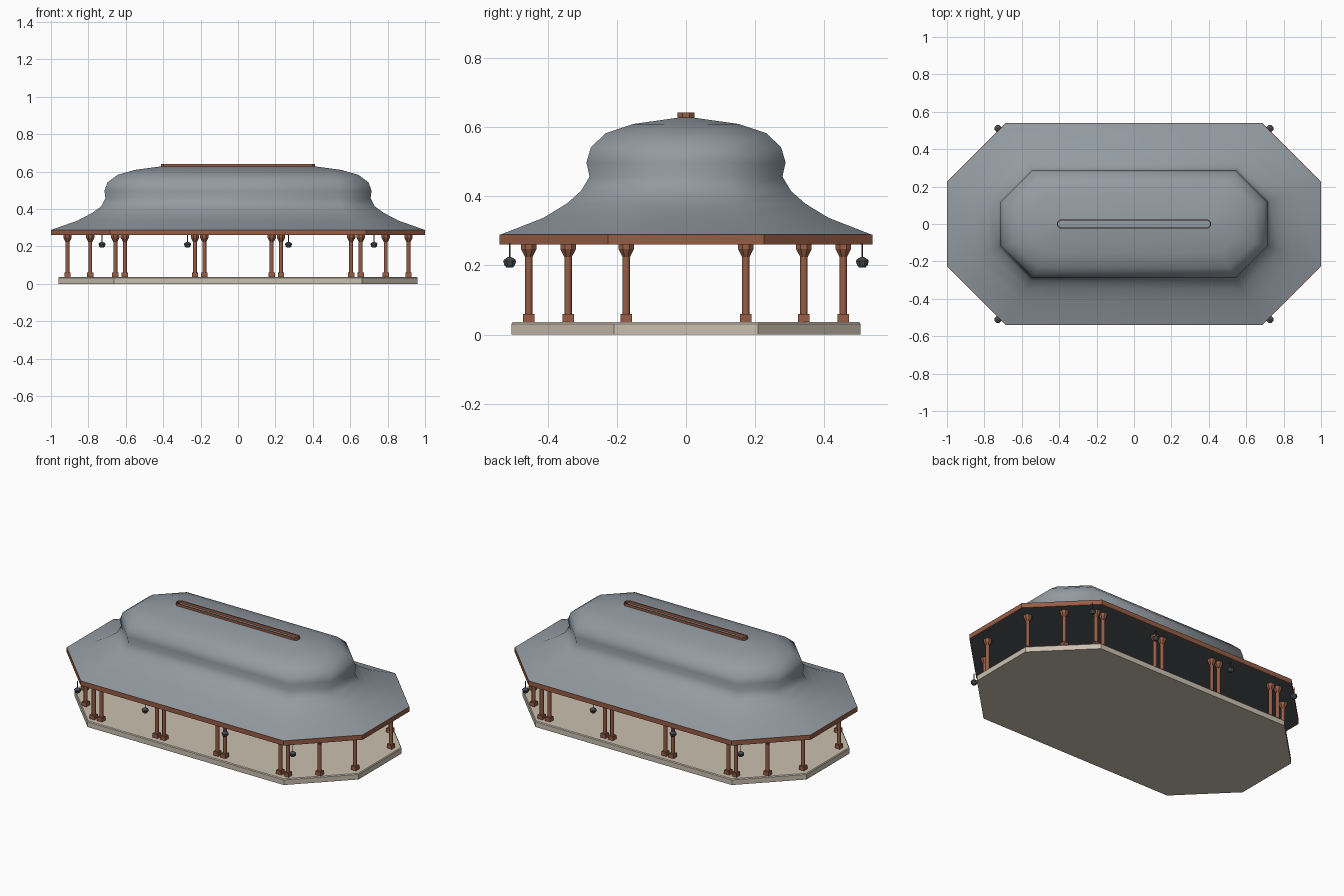
import bpy, bmesh
from math import cos, sin, pi, radians

cube = bpy.data.objects.get("Cube")
if cube:
    bpy.data.objects.remove(cube)


def material(name, rgb):
    m = bpy.data.materials.new(name)
    m.use_nodes = True
    m.diffuse_color = (*rgb, 1)
    m.node_tree.nodes["Principled BSDF"].inputs["Base Color"].default_value = (*rgb, 1)
    return m


TILE = material("blue grey roof", (0.29, 0.33, 0.365))
WOOD = material("reddish brown wood", (0.31, 0.11, 0.06))
STONE = material("beige stone", (0.6, 0.53, 0.44))
CEILING = material("dark ceiling", (0.085, 0.09, 0.095))
IRON = material("dark lantern metal", (0.065, 0.068, 0.075))


def finish(bm, name, mat, smooth=None):
    bmesh.ops.recalc_face_normals(bm, faces=bm.faces)
    mesh = bpy.data.meshes.new(name)
    bm.to_mesh(mesh)
    bm.free()
    mesh.materials.append(mat)
    obj = bpy.data.objects.new(name, mesh)
    bpy.context.collection.objects.link(obj)
    if smooth:
        bpy.ops.object.select_all(action="DESELECT")
        obj.select_set(True)
        bpy.context.view_layer.objects.active = obj
        bpy.ops.object.shade_smooth_by_angle(angle=radians(smooth))
    return obj


def long_octagon(hx, hy, c, z):
    """Rectangle with cut corners, half sizes hx and hy, corner cut c."""
    quarter = [(hx, hy - c), (hx - c, hy)]
    pts = quarter + [(-x, y) for x, y in reversed(quarter)]
    pts += [(-x, -y) for x, y in pts]
    return [(x, y, z) for x, y in pts]


def circle(x, y, r, z, sides):
    turn = pi / sides
    return [(x + r * cos(2 * pi * i / sides + turn),
             y + r * sin(2 * pi * i / sides + turn), z) for i in range(sides)]


def loft(bm, rings, caps=True, loop=False):
    """Skin consecutive rings; close with caps or back to the first ring."""
    vs = [[bm.verts.new(p) for p in ring] for ring in rings]
    pairs = list(zip(vs, vs[1:]))
    if loop:
        pairs.append((vs[-1], vs[0]))
    for a, b in pairs:
        for i in range(len(a)):
            j = (i + 1) % len(a)
            bm.faces.new((a[i], a[j], b[j], b[i]))
    if caps and not loop:
        bm.faces.new(vs[0][::-1])
        bm.faces.new(vs[-1])


def band(name, hx, hy, c, z0, z1, t):
    """Upright octagonal band of thickness t."""
    bm = bmesh.new()
    outer, inner = (hx, hy, c), (hx - t, hy - t, c - t * 0.586)
    loft(bm, [long_octagon(*outer, z0), long_octagon(*outer, z1),
              long_octagon(*inner, z1), long_octagon(*inner, z0)], loop=True)
    return finish(bm, name, WOOD)


# Stone floor with a softened top edge
bm = bmesh.new()
loft(bm, [long_octagon(0.96, 0.505, 0.297, 0), long_octagon(0.96, 0.505, 0.297, 0.031),
          long_octagon(0.956, 0.501, 0.295, 0.036)])
finish(bm, "stone_floor", STONE)

# Bell-shaped roof: half length, half width, height
profile = [(1.0, 0.54, 0.288), (0.858, 0.412, 0.338), (0.78, 0.345, 0.379),
           (0.73, 0.304, 0.415), (0.709, 0.279, 0.457), (0.714, 0.288, 0.498),
           (0.698, 0.275, 0.542), (0.644, 0.232, 0.583), (0.553, 0.154, 0.609),
           (0.412, 0.02, 0.628)]
bm = bmesh.new()
loft(bm, [long_octagon(x, y, y * 0.585, z) for x, y, z in profile])
finish(bm, "roof", TILE, 60)

# Eave board, ceiling and ridge rim
band("eave_board", 1.0, 0.54, 0.315, 0.26, 0.289, 0.006)
bm = bmesh.new()
loft(bm, [long_octagon(0.995, 0.535, 0.313, z) for z in (0.262, 0.28)])
finish(bm, "ceiling", CEILING)
band("ridge_rim", 0.412, 0.024, 0.014, 0.622, 0.642, 0.006)

# Columns: pairs along the long sides, singles around the ends
spots = [(x, 0.455) for x in (0.18, 0.23, 0.605, 0.656)] + [(0.79, 0.341), (0.912, 0.173)]
mirrors = [(sx, sy) for sx in (1, -1) for sy in (1, -1)]
shafts, feet, capitals = bmesh.new(), bmesh.new(), bmesh.new()
for px, py in spots:
    for sx, sy in mirrors:
        x, y = px * sx, py * sy
        loft(shafts, [circle(x, y, 0.0115, z, 8) for z in (0.05, 0.24)])
        loft(feet, [circle(x, y, 0.0235, z, 4) for z in (0.034, 0.06)])
        loft(capitals, [circle(x, y, r, z, 8) for r, z in
                        ((0.012, 0.225), (0.024, 0.247), (0.024, 0.264))])
finish(shafts, "column_shafts", WOOD, 50)
finish(feet, "column_feet", WOOD)
finish(capitals, "column_capitals", WOOD)

# Hanging lanterns under the long eaves
lanterns, cords = bmesh.new(), bmesh.new()
for px in (0.27, 0.727):
    for sx, sy in mirrors:
        x, y = px * sx, 0.51 * sy
        loft(lanterns, [circle(x, y, r, z, 8) for r, z in
                        ((0.01, 0.194), (0.017, 0.202), (0.02, 0.213),
                         (0.018, 0.217), (0.006, 0.224))])
        loft(cords, [circle(x, y, 0.0022, z, 6) for z in (0.22, 0.264)])
finish(lanterns, "lanterns", IRON)
finish(cords, "lantern_cords", IRON)
